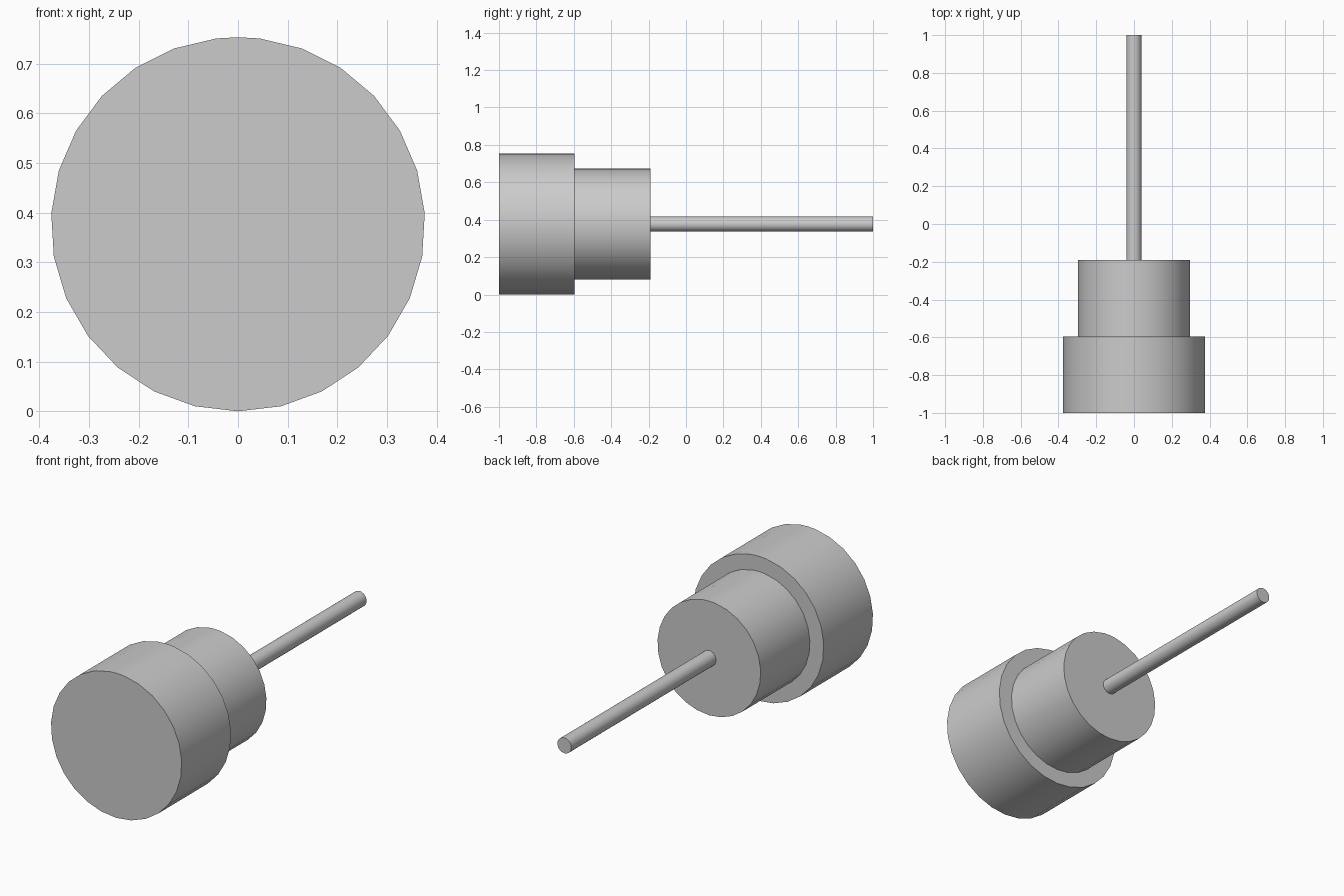
import bpy, bmesh, math

if "Cube" in bpy.data.objects:
    bpy.data.objects.remove(bpy.data.objects["Cube"], do_unlink=True)

AXIS_Z = 0.3765
SIDES = 27

grey = bpy.data.materials.new("plain grey")
grey.use_nodes = True
colour = (0.6, 0.6, 0.6, 1)
grey.diffuse_color = colour
grey.node_tree.nodes["Principled BSDF"].inputs["Base Color"].default_value = colour


def disc_extrusion(name, radius, y_front, y_back):
    """Round bar along y, with a vertex at the bottom and a seam at the top."""
    angles = [i * math.tau / SIDES for i in range(SIDES)] + [math.pi]
    bm = bmesh.new()
    ring = [bm.verts.new((radius * math.sin(a), y_front, AXIS_Z - radius * math.cos(a)))
            for a in sorted(angles)]
    cap = bm.faces.new(ring)
    result = bmesh.ops.extrude_face_region(bm, geom=[cap], use_keep_orig=True)
    moved = [v for v in result["geom"] if isinstance(v, bmesh.types.BMVert)]
    bmesh.ops.translate(bm, verts=moved, vec=(0, y_back - y_front, 0))
    bmesh.ops.recalc_face_normals(bm, faces=bm.faces)
    mesh = bpy.data.meshes.new(name)
    bm.to_mesh(mesh)
    bm.free()
    mesh.materials.append(grey)
    obj = bpy.data.objects.new(name, mesh)
    bpy.context.collection.objects.link(obj)
    bpy.ops.object.select_all(action="DESELECT")
    obj.select_set(True)
    bpy.context.view_layer.objects.active = obj
    bpy.ops.object.shade_smooth_by_angle(angle=math.radians(30))


# Wide head at the front, narrower collar, thin pin at the back
disc_extrusion("head", 0.3765, -1, -0.595)
disc_extrusion("collar", 0.297, -0.595, -0.19)
disc_extrusion("pin", 0.04, -0.19, 1)
